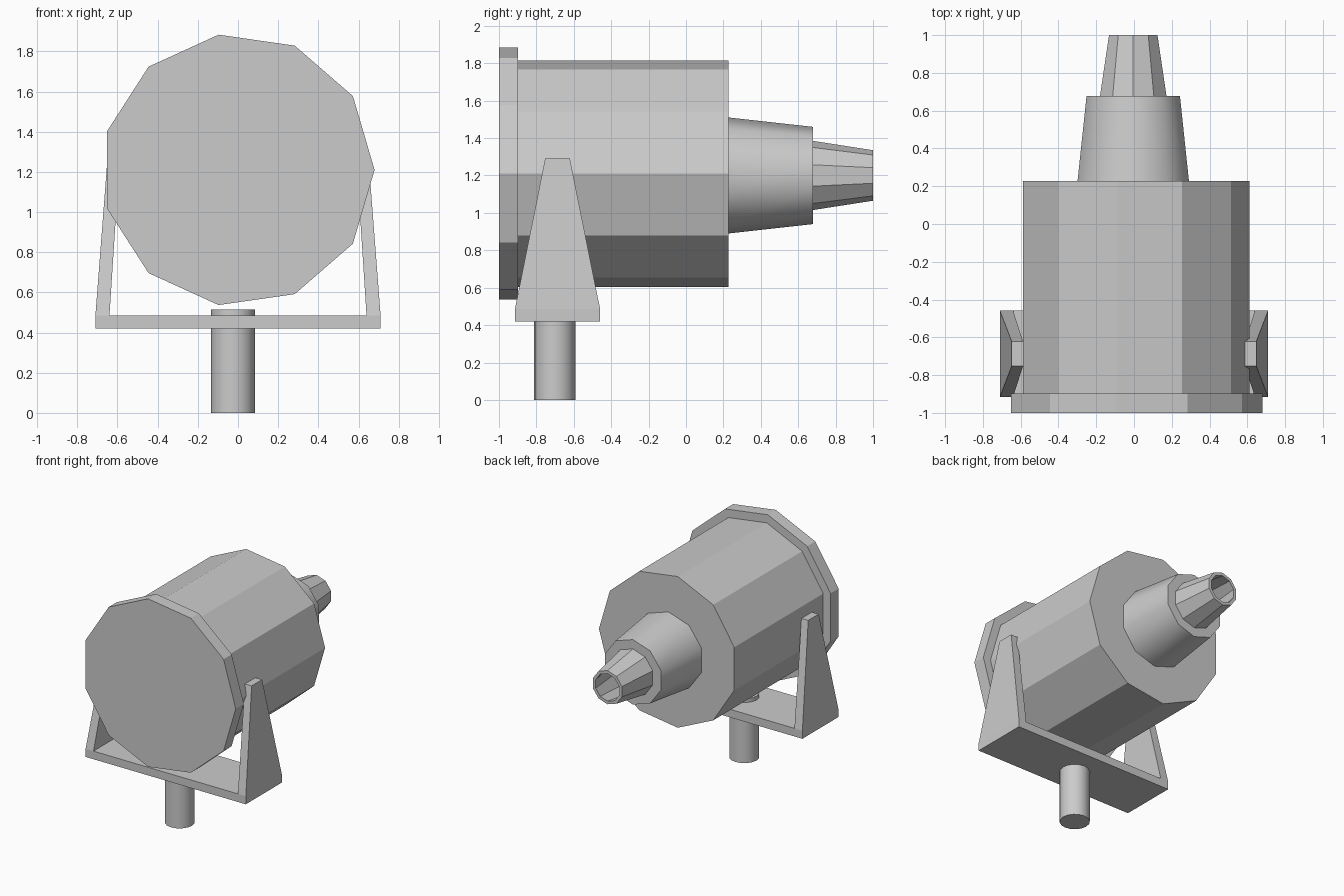
import bpy, bmesh, math

if "Cube" in bpy.data.objects:
    bpy.data.objects.remove(bpy.data.objects["Cube"])


def make_object(name, bm, smooth_angle=None):
    bmesh.ops.recalc_face_normals(bm, faces=bm.faces[:])
    mesh = bpy.data.meshes.new(name)
    bm.to_mesh(mesh)
    bm.free()
    ob = bpy.data.objects.new(name, mesh)
    bpy.context.collection.objects.link(ob)
    if smooth_angle:
        bpy.ops.object.select_all(action='DESELECT')
        ob.select_set(True)
        bpy.context.view_layer.objects.active = ob
        bpy.ops.object.shade_smooth_by_angle(angle=math.radians(smooth_angle))
    return ob


def lathe(name, profile, sides, center, axis='Y', start=0.0, smooth_angle=None):
    """Joins rings of (position, radius) along an axis and caps both ends."""
    bm = bmesh.new()
    cx, cy, cz = center
    rings = []
    for pos, r in profile:
        ring = []
        for i in range(sides):
            a = start + math.tau * i / sides
            u, v = r * math.cos(a), r * math.sin(a)
            co = (cx + u, pos, cz + v) if axis == 'Y' else (cx + u, cy + v, pos)
            ring.append(bm.verts.new(co))
        rings.append(ring)
    for a, b in zip(rings, rings[1:]):
        for i in range(sides):
            j = (i + 1) % sides
            bm.faces.new((a[i], a[j], b[j], b[i]))
    bm.faces.new(rings[0])
    bm.faces.new(rings[-1])
    return make_object(name, bm, smooth_angle)


# Lamp housing: front lens rim and eleven-sided body
lathe("front_lens", [(-1.0, 0.68), (-0.898, 0.68)], 11, (0, 0, 1.21))
lathe("lamp_body", [(-0.898, 0.612), (0.228, 0.612)], 11, (0, 0, 1.21))

# Rear: smooth tapered neck and hollow faceted cable sleeve
up = math.pi / 2
lathe("rear_neck", [(0.228, 0.31), (0.678, 0.26)], 10, (-0.004, 0, 1.2),
      start=up, smooth_angle=40)
lathe("cable_sleeve", [(0.678, 0.185), (1.0, 0.135), (1.0, 0.11), (0.7, 0.155)],
      10, (-0.004, 0, 1.2), start=up)

# Mounting post
lathe("mounting_post", [(0.0, 0.11), (0.515, 0.11)], 16, (-0.025, -0.702, 0),
      axis='Z', smooth_angle=40)

# Yoke: U-shaped outline whose depth narrows towards the top of the arms
right = [(0.71, 0.42), (0.71, 0.485), (0.648, 1.29), (0.588, 1.29), (0.64, 0.485)]
outline = right + [(-x, z) for x, z in reversed(right)]
bm = bmesh.new()
sheets = []
for side in (-1, 1):
    sheets.append([bm.verts.new((x, -0.687 + side * (0.066 if z > 1 else 0.228), z))
                   for x, z in outline])
for s in sheets:
    for idx in ((9, 0, 1, 4, 5, 8), (1, 2, 3, 4), (5, 6, 7, 8)):
        bm.faces.new([s[i] for i in idx])
front, back = sheets
for i in range(10):
    j = (i + 1) % 10
    bm.faces.new((front[i], front[j], back[j], back[i]))
make_object("yoke", bm)
